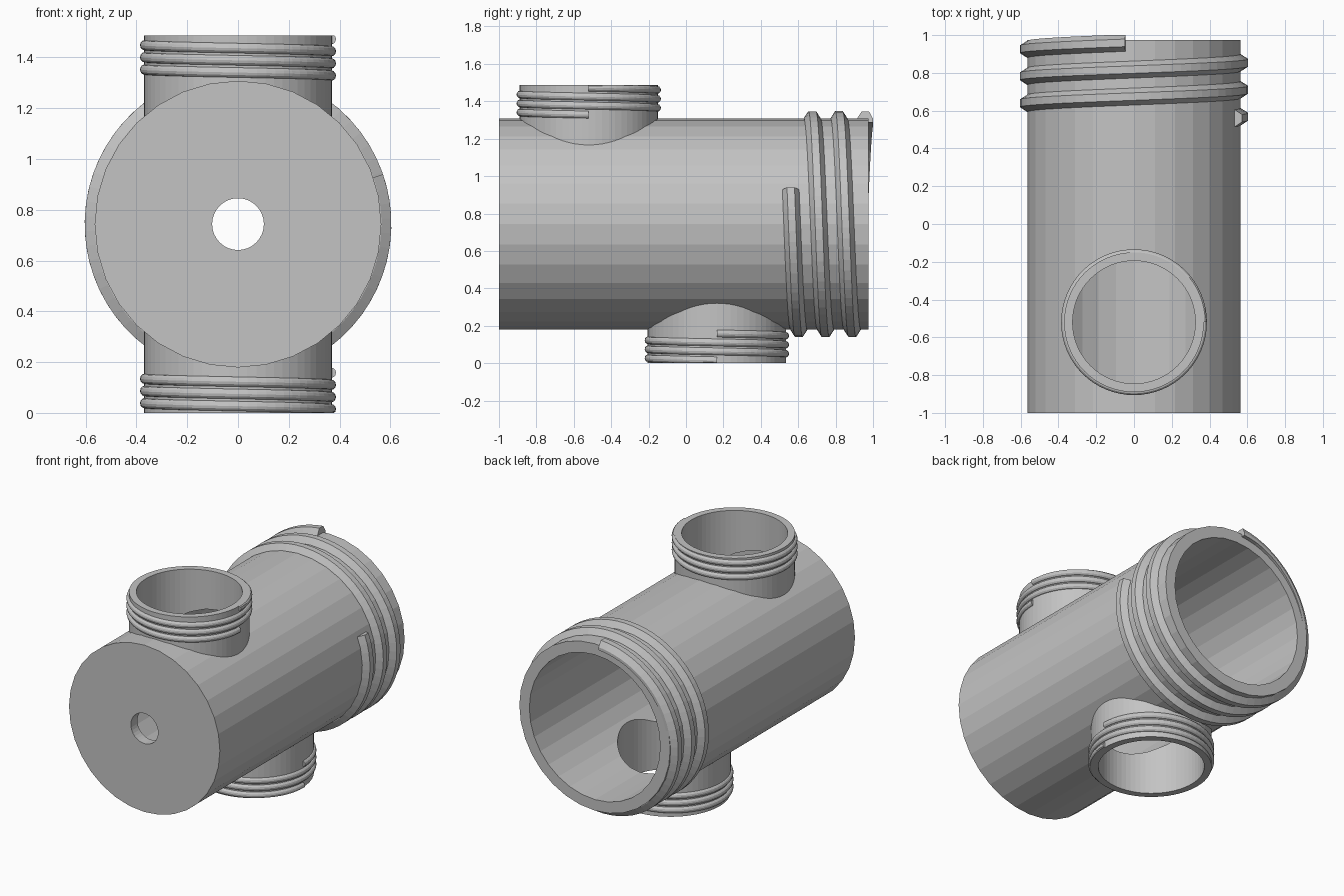
import bpy, bmesh, math
from mathutils import Matrix

if "Cube" in bpy.data.objects:
    bpy.data.objects.remove(bpy.data.objects["Cube"])

MID = 0.7435           # height of the main axis, also half the total height
R_BODY, R_BORE = 0.5645, 0.49
R_PIPE, R_PIPE_BORE = 0.37, 0.325
Y_TOP, Y_BOTTOM = -0.52, 0.165

grey = bpy.data.materials.new("plain_grey")
grey.diffuse_color = (0.55, 0.55, 0.55, 1)
grey.use_nodes = True
grey.node_tree.nodes["Principled BSDF"].inputs["Base Color"].default_value = grey.diffuse_color

ALONG_Y = Matrix.Translation((0, 0, MID)) @ Matrix.Rotation(-math.pi / 2, 4, 'X')
UPWARD = Matrix.Translation((0, Y_TOP, MID))
DOWNWARD = Matrix.Translation((0, Y_BOTTOM, MID)) @ Matrix.Rotation(math.pi, 4, 'X')


def make_object(name, bm):
    bmesh.ops.recalc_face_normals(bm, faces=bm.faces)
    mesh = bpy.data.meshes.new(name)
    bm.to_mesh(mesh)
    bm.free()
    mesh.materials.append(grey)
    ob = bpy.data.objects.new(name, mesh)
    bpy.context.collection.objects.link(ob)
    return ob


def cylinder(name, r, h0, h1, frame, sides):
    """Solid cylinder from h0 to h1 along the local z of a frame."""
    bm = bmesh.new()
    bmesh.ops.create_cone(bm, cap_ends=True, segments=sides, radius1=r, radius2=r,
                          depth=h1 - h0,
                          matrix=frame @ Matrix.Translation((0, 0, (h0 + h1) / 2)))
    return make_object(name, bm)


def combine(target, tool, operation):
    """Apply a boolean and remove the tool."""
    mod = target.modifiers.new(operation, 'BOOLEAN')
    mod.operation, mod.object, mod.solver = operation, tool, 'EXACT'
    bpy.context.view_layer.objects.active = target
    bpy.ops.object.modifier_apply(modifier=mod.name)
    bpy.data.objects.remove(tool)


def helix(name, profile, frame, start, h0, pitch, turns, hand, h_max):
    """Sweep a (radius, height) profile along a screw path, trimmed at h_max."""
    bm = bmesh.new()
    steps = round(turns * 64)
    rings = []
    for i in range(steps + 1):
        t = turns * i / steps
        a = start + hand * t * math.tau
        rings.append([bm.verts.new(frame @ Matrix.Rotation(a, 4, 'Z') @
                      Matrix.Translation((r, 0, min(h0 + pitch * t + h, h_max))).translation)
                      for r, h in profile])
    n = len(profile)
    for p, q in zip(rings, rings[1:]):
        for k in range(n):
            bm.faces.new((p[k], p[(k + 1) % n], q[(k + 1) % n], q[k]))
    bm.faces.new(rings[0])
    bm.faces.new(rings[-1])
    return make_object(name, bm)


# Vessel: main drum with a port above and a port below
vessel = cylinder("vessel", R_BODY, -1, 0.975, ALONG_Y, 32)
for frame in (UPWARD, DOWNWARD):
    combine(vessel, cylinder("port", R_PIPE, 0, MID, frame, 64), 'UNION')

# Hollow out the drum, the ports and the small hole in the front wall
combine(vessel, cylinder("drum_bore", R_BORE, -0.93, 1.2, ALONG_Y, 32), 'DIFFERENCE')
for frame in (UPWARD, DOWNWARD):
    combine(vessel, cylinder("port_bore", R_PIPE_BORE, 0, 1, frame, 64), 'DIFFERENCE')
combine(vessel, cylinder("front_hole", 0.102, -1.2, -0.8, ALONG_Y, 32), 'DIFFERENCE')

# Coarse thread on the open back end
coarse = [(0.545, -0.045), (0.565, -0.045), (0.604, -0.02),
          (0.604, 0.02), (0.565, 0.045), (0.545, 0.045)]
helix("drum_thread", coarse, ALONG_Y, math.radians(-19), 0.56, 0.143, 2.79, 1, 1.0)

# Fine rounded threads on both ports
fine = [(0.36, -0.02)] + [(0.368 + 0.018 * math.cos(a), 0.02 * math.sin(a))
        for a in (math.radians(d) for d in range(-90, 91, 30))] + [(0.36, 0.02)]
for name, frame in (("top_port_thread", UPWARD), ("bottom_port_thread", DOWNWARD)):
    helix(name, fine, frame, 0, 0.585, 0.048, 3, -1, MID)
